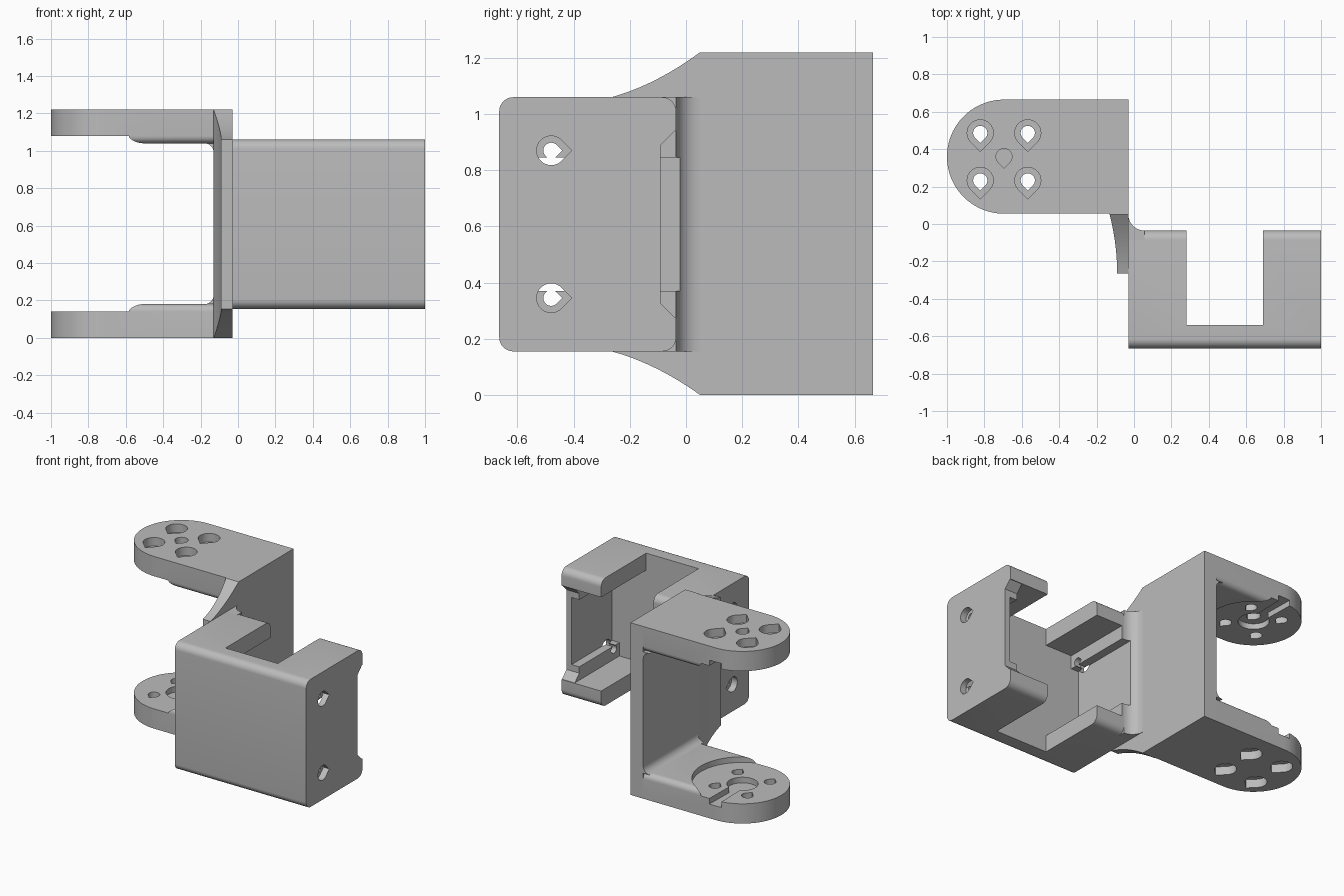
import bpy, bmesh
from math import sin, cos, pi, radians, sqrt
from mathutils import Matrix

cube = bpy.data.objects.get("Cube")
if cube:
    bpy.data.objects.remove(cube)

grey = bpy.data.materials.new("plain grey")
grey.use_nodes = True
grey.diffuse_color = (0.5, 0.5, 0.5, 1)
grey.node_tree.nodes["Principled BSDF"].inputs["Base Color"].default_value = (0.5, 0.5, 0.5, 1)

HEIGHT = 1.22
BOX_LO, BOX_HI = 0.155, 1.06
MID_X = 0.485


def make(name, bm):
    bmesh.ops.recalc_face_normals(bm, faces=bm.faces)
    mesh = bpy.data.meshes.new(name)
    bm.to_mesh(mesh)
    bm.free()
    mesh.materials.append(grey)
    obj = bpy.data.objects.new(name, mesh)
    bpy.context.collection.objects.link(obj)
    return obj


def loft(name, rings):
    """Skin matching rings of points and cap both ends."""
    bm = bmesh.new()
    rows = [[bm.verts.new(p) for p in ring] for ring in rings]
    n = len(rows[0])
    for a, b in zip(rows, rows[1:]):
        for i in range(n):
            j = (i + 1) % n
            bm.faces.new((a[i], a[j], b[j], b[i]))
    bm.faces.new(rows[0])
    bm.faces.new(rows[-1])
    return make(name, bm)


def prism(name, pts, axis, lo, hi):
    """Extrude an outline: axis z takes (x, y) points, axis x takes (y, z)."""
    place = (lambda p, d: (d, *p)) if axis == "x" else (lambda p, d: (*p, d))
    return loft(name, [[place(p, d) for p in pts] for d in (lo, hi)])


def arc(cx, cy, r, a0, a1, n=8):
    return [(cx + r * cos(radians(a0 + (a1 - a0) * i / n)),
             cy + r * sin(radians(a0 + (a1 - a0) * i / n))) for i in range(n + 1)]


def rect(u0, u1, v0, v1):
    return [(u0, v0), (u1, v0), (u1, v1), (u0, v1)]


def teardrop(cx, cy, r, tip):
    """Circle with a pointed side towards the tip angle."""
    t = radians(tip)
    return arc(cx, cy, r, tip + 45, tip + 315, 24) + [
        (cx + r * sqrt(2) * cos(t), cy + r * sqrt(2) * sin(t))]


def boolean(obj, other, operation="DIFFERENCE"):
    mod = obj.modifiers.new("cut", "BOOLEAN")
    mod.operation = operation
    mod.solver = "EXACT"
    mod.object = other
    bpy.context.view_layer.objects.active = obj
    bpy.ops.object.modifier_apply(modifier=mod.name)
    bpy.data.objects.remove(other)


def cut(obj, pts, axis, lo, hi):
    boolean(obj, prism("cutter", pts, axis, lo, hi))


def smooth(obj):
    bpy.ops.object.select_all(action="DESELECT")
    obj.select_set(True)
    bpy.context.view_layer.objects.active = obj
    bpy.ops.object.shade_smooth_by_angle(angle=radians(25))


# Round-ended arms with horn recess, groove and screw holes
HX, HY, HR = -0.695, 0.36, 0.305


def arm(name, upper):
    y0, y1, r = HY - HR, HY + HR, 0.04
    section = [(y0, 0), (y1, 0)] + arc(y1 - r, 0.18 - r, r, 0, 90) + arc(y0 + r, 0.18 - r, r, 90, 180)
    obj = prism(name, section, "x", -1.1, -0.13)
    outline = arc(HX, HY, HR, 90, 270, 40) + [(0, y0), (0, y1)]
    boolean(obj, prism("outline", outline, "z", -0.1, 0.3), "INTERSECT")
    cut(obj, arc(HX, HY, 0.325, 0, 354, 59), "z", 0.14, 0.3)
    # hub and slot for the servo horn
    cut(obj, arc(HX, HY, 0.1, 115, 425, 28) + [(HX + 0.05, 0.8), (HX - 0.05, 0.8)], "z", 0.1, 0.3)
    for dx in (-0.127, 0.127):
        for dy in (-0.127, 0.127):
            cut(obj, teardrop(HX + dx, HY + dy, 0.07, -90), "z", -0.1, 0.06)
            cut(obj, teardrop(HX + dx, HY + dy, 0.038, -90), "z", -0.1, 0.3)
    if upper:
        cut(obj, teardrop(HX, HY, 0.043, -90), "z", -0.1, 0.3)
        obj.data.transform(Matrix.Translation((0, 0, HEIGHT)) @ Matrix.Scale(-1, 4, (0, 0, 1)))
        obj.data.flip_normals()
    smooth(obj)


arm("lower_arm", False)
arm("upper_arm", True)

# Upright web, tapering in a scooped curve towards the holder
rings = []
for i in range(13):
    t = i / 12
    curve = 0.55 * t + 0.45 * t * t
    y = -0.265 + 0.315 * t
    lo, hi = BOX_LO * (1 - curve), BOX_HI + (HEIGHT - BOX_HI) * curve
    inner = -0.09 - 0.04 * t * t
    rings.append([(inner, y, lo), (-0.03, y, lo), (-0.03, y, hi), (inner, y, hi)])
rings.append([(x, HY + HR, z) for x, y, z in rings[-1]])
smooth(loft("web", rings))

# Inside fillets between web and arms
for name, z, s in (("lower_fillet", 0.18, 1), ("upper_fillet", HEIGHT - 0.18, -1)):
    r = 0.05
    pts = [(-0.13, z)] + [(x, z + s * q) for x, q in arc(-0.13 - r, r, r, 0, -90)]
    smooth(loft(name, [[(x, y, q) for x, q in pts] for y in (0.055, 0.665)]))

# Servo holder block with rounded long edges
r = 0.05
y0, y1 = -0.665, -0.035
profile = (arc(y0 + r, BOX_LO + r, r, 180, 270) + arc(y1 - r, BOX_LO + r, r, 270, 360)
           + arc(y1 - r, BOX_HI - r, r, 0, 90) + arc(y0 + r, BOX_HI - r, r, 90, 180))
holder = prism("servo_holder", profile, "x", -0.03, 1)
cut(holder, rect(0.28, 0.69, -0.54, 0.2), "z", 0, 1.3)
cut(holder, rect(-0.54, 0.2, 0.275, 0.94), "x", 0.07, 0.9)
cut(holder, rect(-0.54, 0.2, 0.37, 0.845), "x", 0.01, 0.96)
notch = [(-0.09, 0.325), (-0.04, 0.275), (0.1, 0.275), (0.1, 0.94), (-0.04, 0.94), (-0.09, 0.89)]
cut(holder, notch, "x", 0.8, 1.1)
for z in (0.345, 0.87):
    for s in (-1, 1):
        ends = sorted((MID_X + s * 0.47, MID_X + s * 0.6))
        cut(holder, teardrop(-0.48, z, 0.052, 0), "x", *ends)
        ends = sorted((MID_X + s * 0.35, MID_X + s * 0.6))
        cut(holder, teardrop(-0.48, z, 0.028, 0), "x", *ends)
smooth(holder)

# Outside fillet where the holder meets the web
r = 0.085
fillet = [(-0.03, y1 - 0.05), (-0.03, y1 + r)] + arc(-0.03 + r, y1 + r, r, 180, 270) + [(-0.03 + r, y1 - 0.05)]
joint = prism("holder_fillet", fillet, "z", BOX_LO, BOX_HI)
cut(joint, rect(0.01, 0.2, -0.3, 0.2), "z", 0.37, 0.845)
smooth(joint)
